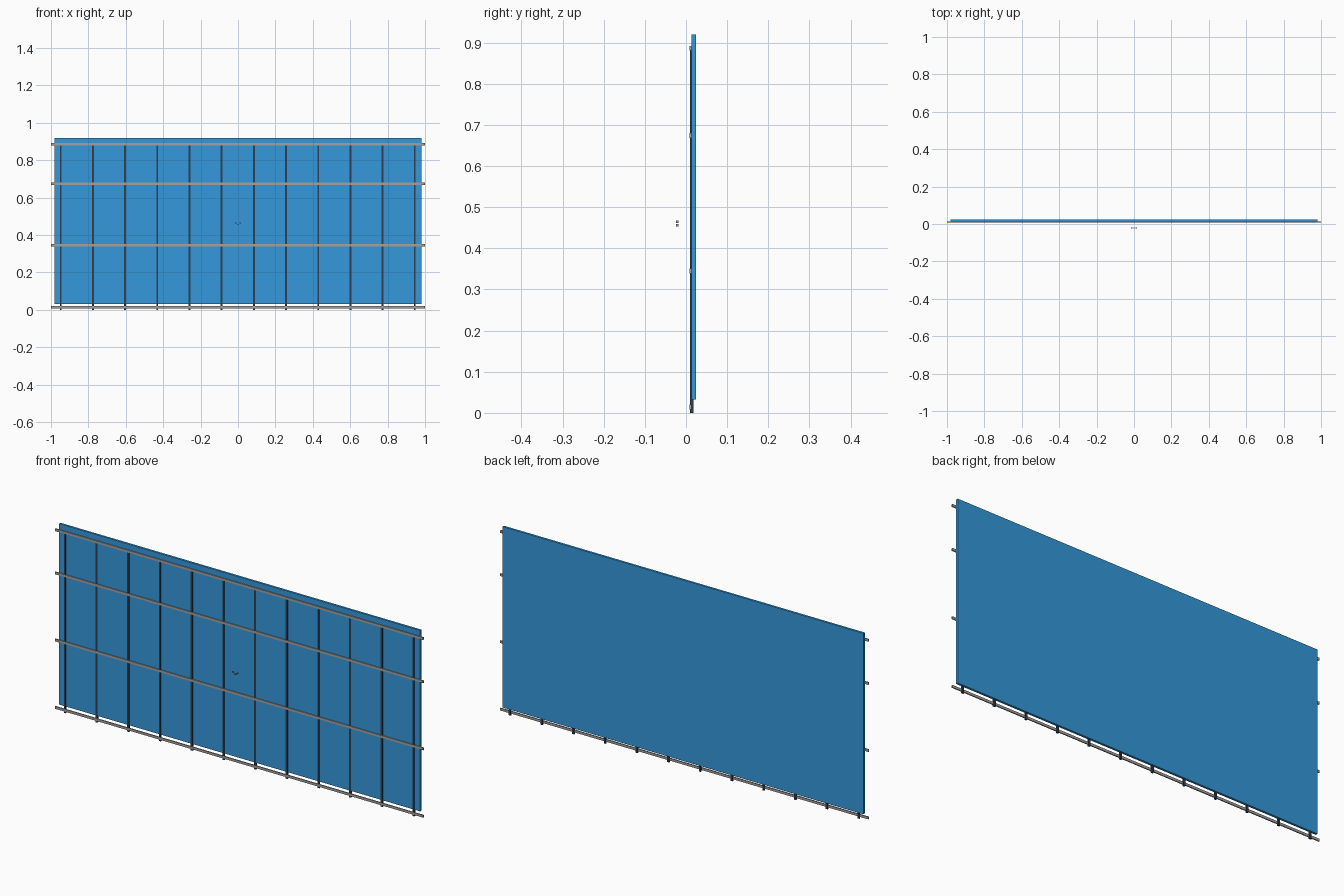
import bpy

cube = bpy.data.objects.get("Cube")
if cube:
    bpy.data.objects.remove(cube, do_unlink=True)


def material(name, rgb):
    mat = bpy.data.materials.new(name)
    mat.use_nodes = True
    mat.diffuse_color = (*rgb, 1)
    mat.node_tree.nodes["Principled BSDF"].inputs["Base Color"].default_value = (*rgb, 1)
    return mat


blue = material("sheet blue", (0.034, 0.314, 0.708))
dark = material("dark slate", (0.028, 0.05, 0.085))
grey = material("rail grey", (0.36, 0.36, 0.36))


def box(name, mat, x, y, z):
    """Box from (min, max) pairs on each axis."""
    bpy.ops.mesh.primitive_cube_add(size=1, location=[sum(p) / 2 for p in (x, y, z)])
    obj = bpy.context.object
    obj.name = name
    obj.scale = [p[1] - p[0] for p in (x, y, z)]
    bpy.ops.object.transform_apply(location=False, rotation=False, scale=True)
    obj.data.materials.append(mat)


# Large flat sheet
box("sheet", blue, (-0.98, 0.98), (0.013, 0.024), (0.032, 0.92))

# Evenly spaced upright studs
for i in range(12):
    x = -0.948 + i * 0.1721
    box(f"stud_{i + 1}", dark, (x - 0.005, x + 0.005), (0.010, 0.018), (0, 0.886))

# Long horizontal rails, overhanging both ends
for i, z in enumerate((0.014, 0.345, 0.674, 0.886)):
    box(f"rail_{i + 1}", grey, (-1, 1), (0.0085, 0.0135), (z - 0.006, z + 0.006))

# Tiny fittings floating in front of the centre
for name, x, z in (("left", 0.012, 0.464), ("right", -0.012, 0.464), ("lower", 0, 0.456)):
    box(f"fitting_{name}", grey, (x - 0.004, x + 0.004), (-0.024, -0.018), (z - 0.003, z + 0.003))
